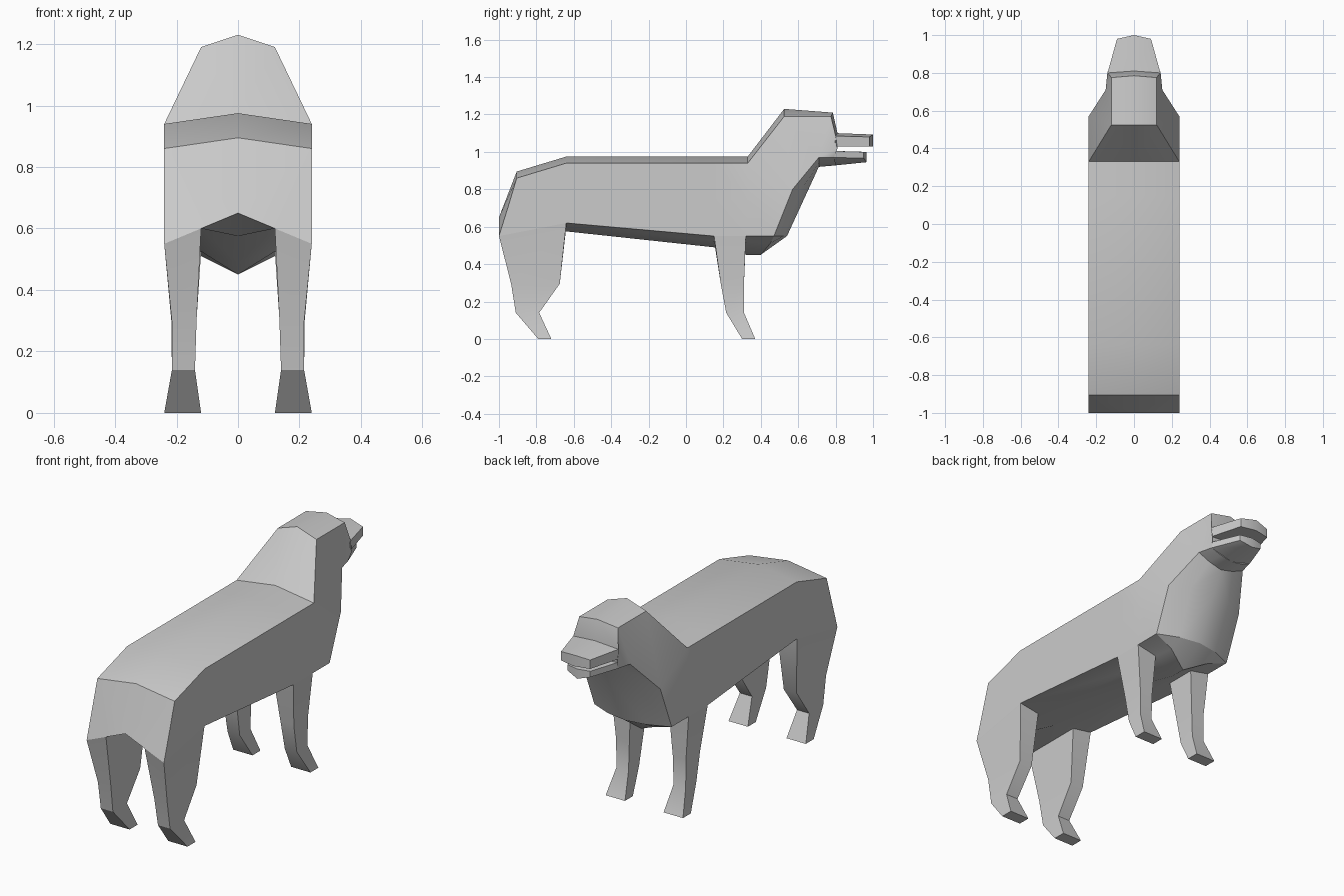
import bpy, bmesh

if "Cube" in bpy.data.objects:
    bpy.data.objects.remove(bpy.data.objects["Cube"])


def loft(name, rings, closed=False, cap_start=False, cap_end=True, skip=()):
    """Skin matching rings of points on the +x side, then mirror the half across x."""
    bm = bmesh.new()
    vs = [[bm.verts.new(p) for p in ring] for ring in rings]
    n = len(rings[0])
    for i in range(len(vs) - 1):
        for j in range(n if closed else n - 1):
            if (i, j) not in skip:
                k = (j + 1) % n
                bm.faces.new((vs[i][j], vs[i][k], vs[i + 1][k], vs[i + 1][j]))
    if cap_start:
        bm.faces.new(vs[0])
    if cap_end:
        bm.faces.new(vs[-1])
    bmesh.ops.remove_doubles(bm, verts=bm.verts[:], dist=0.0005)
    bmesh.ops.recalc_face_normals(bm, faces=bm.faces[:])
    me = bpy.data.meshes.new(name)
    bm.to_mesh(me)
    bm.free()
    ob = bpy.data.objects.new(name, me)
    bpy.context.collection.objects.link(ob)
    mod = ob.modifiers.new("mirror", 'MIRROR')
    mod.use_clip = True
    return ob


def leg(name, top, sections):
    """Sections: z, back y, front y, inner x, outer x."""
    rings = [top]
    for z, y0, y1, xi, xo in sections:
        rings.append([(xo, y0, z), (xi, y0, z), (xi, y1, z), (xo, y1, z)])
    return loft(name, rings, closed=True)


# Torso, neck and head: half rings of spine, upper side, mid side,
# lower side, inner belly, belly centre
def ring(*pts):
    return list(pts)


rump = ring((0, -.905, .895), (.24, -.905, .86), (.24, -.95, .71),
            (.24, -1, .55), (.12, -1, .60), (0, -1, .65))
loin = ring((0, -.64, .975), (.24, -.64, .94), (.24, -.64, .75),
            (.24, -.64, .62), (.12, -.64, .60), (0, -.64, .575))
girth = ring((0, .15, .975), (.24, .15, .94), (.24, .15, .75),
             (.24, .15, .55), (.12, .15, .525), (0, .15, .49))
shoulder = ring((0, .33, .975), (.24, .33, .94), (.24, .33, .75),
                (.24, .32, .55), (.12, .32, .525), (0, .32, .45))
poll = ring((0, .525, 1.23), (.12, .525, 1.19), (.24, .57, .80),
            (.24, .47, .55), (.12, .45, .51), (0, .40, .45))
breast = poll[:4] + [(.12, .52, .55), (0, .54, .55)]
throat = poll[:3] + [(.24, .57, .80), (.13, .62, .80), (0, .655, .80)]
brow = ring((0, .785, 1.21), (.12, .775, 1.19), (.15, .71, .97),
            (.15, .71, .97), (.08, .71, .94), (0, .71, .92))
face = ring((0, .81, 1.10), (.14, .80, 1.085), (.14, .81, 1.02),
            (.13, .79, .97), (.07, .80, .94), (0, .80, .928))
loft("body_and_head",
     [rump, loin, girth, shoulder, poll, breast, throat, brow, face],
     cap_start=True, skip={(0, 3), (2, 3)})

# Muzzle and lower jaw
loft("muzzle", [
    [(0, .81, 1.10), (.14, .80, 1.085), (.14, .80, 1.03), (0, .80, 1.04)],
    [(0, 1, 1.093), (.09, .98, 1.08), (.09, .98, 1.03), (0, 1, 1.03)]])
loft("lower_jaw", [
    [(0, .80, 1.005), (.13, .79, 1.005), (.13, .79, .97), (0, .80, .928)],
    [(0, .965, 1.0), (.07, .95, 1.0), (.07, .95, .967), (0, .965, .945)]])

# Legs, with their open tops meeting the torso
leg("hind_legs", [rump[3], rump[4], loin[4], loin[3]],
    [(.295, -.935, -.675, .135, .215), (.14, -.91, -.785, .14, .215),
     (0, -.79, -.72, .12, .24)])
leg("front_legs", [girth[3], girth[4], shoulder[4], shoulder[3]],
    [(.30, .185, .31, .135, .217), (.14, .215, .31, .14, .215),
     (0, .30, .37, .12, .24)])

# Soft shading with crisp edges
for ob in bpy.context.collection.objects:
    bpy.context.view_layer.objects.active = ob
    ob.select_set(True)
bpy.ops.object.shade_smooth_by_angle()
